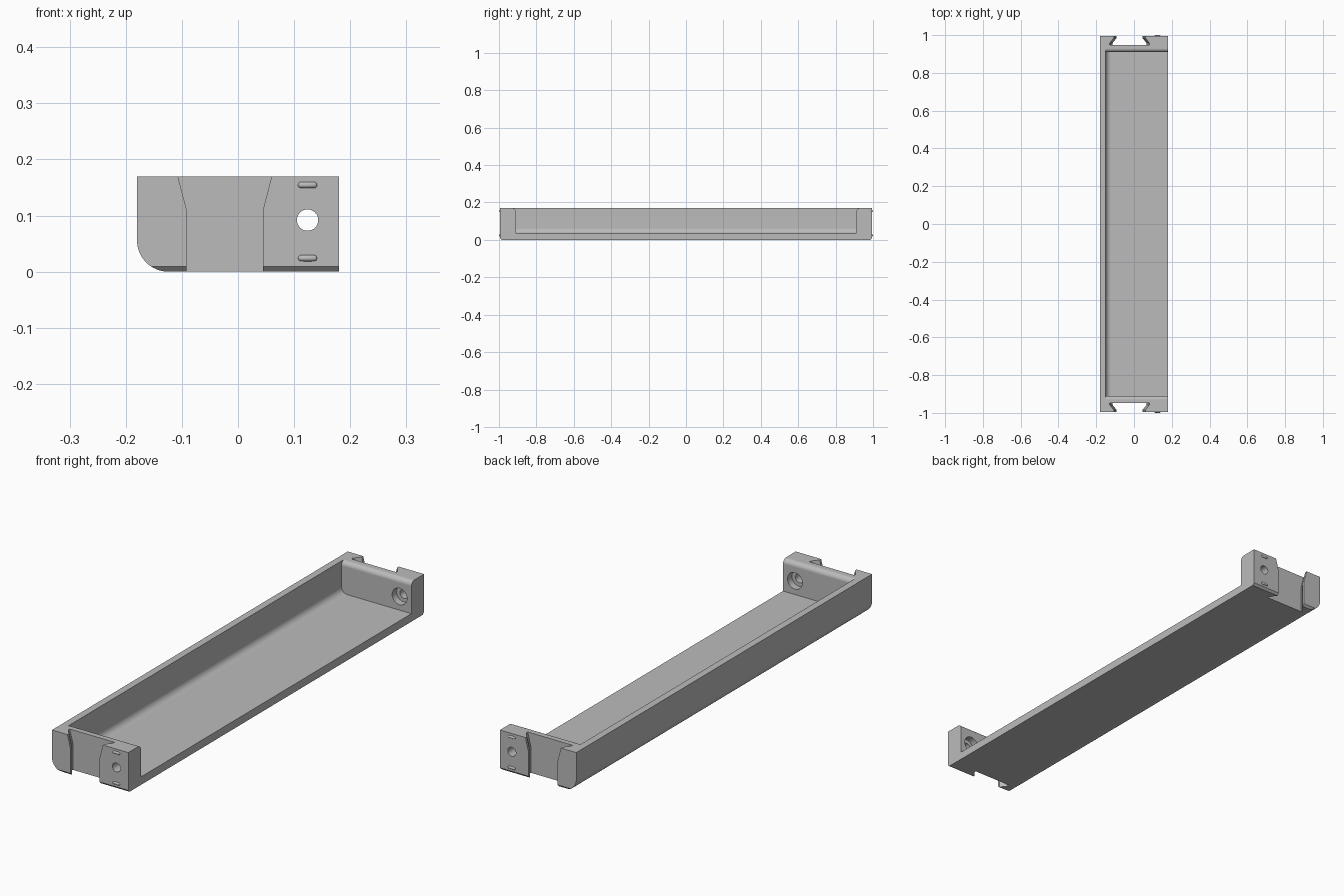
import bpy, bmesh
from math import radians, sin, cos
from mathutils import Matrix, Vector

cube = bpy.data.objects.get("Cube")
if cube:
    bpy.data.objects.remove(cube, do_unlink=True)

grey = bpy.data.materials.new("mid grey")
grey.use_nodes = True
grey.diffuse_color = (0.5, 0.5, 0.5, 1)
grey.node_tree.nodes["Principled BSDF"].inputs["Base Color"].default_value = (0.5, 0.5, 0.5, 1)

END = 0.995        # outer end faces
INNER = 0.91       # inner end faces
HALF_W = 0.18
HEIGHT = 0.17
FLOOR = 0.034
WALL_X = -0.15     # inner face of the long wall
HOLE_X, HOLE_Z = 0.124, 0.092
NOTCH_X = -0.0235


def make_object(name, bm):
    bmesh.ops.recalc_face_normals(bm, faces=bm.faces)
    mesh = bpy.data.meshes.new(name)
    bm.to_mesh(mesh)
    bm.free()
    mesh.materials.append(grey)
    obj = bpy.data.objects.new(name, mesh)
    bpy.context.collection.objects.link(obj)
    return obj


def loft(rings):
    """Closed solid through rings of matching points."""
    bm = bmesh.new()
    loops = [[bm.verts.new(p) for p in ring] for ring in rings]
    for a, b in zip(loops, loops[1:]):
        for i in range(len(a)):
            j = (i + 1) % len(a)
            bm.faces.new((a[i], a[j], b[j], b[i]))
    bm.faces.new(loops[0])
    bm.faces.new(loops[-1])
    return bm


def arc(cx, cz, r, start, end, steps=12):
    angles = [radians(start + (end - start) * i / steps) for i in range(steps + 1)]
    return [(cx + r * cos(a), cz + r * sin(a)) for a in angles]


def cut(target, cutter):
    cutter.hide_render = True
    mod = target.modifiers.new("cut", 'BOOLEAN')
    mod.operation = 'DIFFERENCE'
    mod.solver = 'EXACT'
    mod.object = cutter
    bpy.context.view_layer.objects.active = target
    bpy.ops.object.modifier_apply(modifier=mod.name)
    bpy.data.objects.remove(cutter, do_unlink=True)


def smooth(obj):
    bpy.ops.object.select_all(action='DESELECT')
    obj.select_set(True)
    bpy.context.view_layer.objects.active = obj
    bpy.ops.object.shade_smooth_by_angle(angle=radians(30))


# Tray block with one long rounded lower edge
R = 0.056
profile = arc(-HALF_W + R, R, R, 180, 270) + [(HALF_W, 0), (HALF_W, HEIGHT), (-HALF_W, HEIGHT)]
bm = loft([[(x, y, z) for x, z in profile] for y in (-END, END)])

# Small chamfer under both ends
for side in (-1, 1):
    bmesh.ops.bisect_plane(bm, geom=bm.verts[:] + bm.edges[:] + bm.faces[:],
                           plane_co=Vector((0, side * END, 0.009)),
                           plane_no=Vector((0, side, -1)), clear_outer=True)
    bmesh.ops.holes_fill(bm, edges=[e for e in bm.edges if e.is_boundary], sides=0)
tray = make_object("tray", bm)

# Open cavity: rounded end-wall tops, filleted corner along the long wall
r = 0.02
half = [(INNER, FLOOR)] + arc(INNER + r, HEIGHT - r, r, 180, 90, 8) + [(INNER + r, 0.3)]
section = half + [(-y, z) for y, z in reversed(half)]
bm = loft([[(x, y, z) for y, z in section] for x in (WALL_X, 0.3)])
corner = [e for e in bm.edges
          if all(abs(v.co.x - WALL_X) < 1e-4 and abs(v.co.z - FLOOR) < 1e-4 for v in e.verts)]
bmesh.ops.bevel(bm, geom=corner, offset=0.028, segments=10, profile=0.5, affect='EDGES')
cut(tray, make_object("cavity_cutter", bm))

# Dovetail notch in each end, flaring towards the top
for side in (-1, 1):
    rings = []
    for z, h in ((-0.05, 0.0685), (0.112, 0.0685), (HEIGHT + 0.058, 0.0985)):
        plan = [(h, 1.05), (h, 0.985), (h + 0.022, 0.957), (h + 0.022, 0.948)]
        plan += [(-x, y) for x, y in reversed(plan)]
        rings.append([(NOTCH_X + x, side * y, z) for x, y in plan])
    cut(tray, make_object("notch_cutter", loft(rings)))

# Screw holes through the ends, counterbored from inside
for radius, length in ((0.019, 2.4), (0.035, 1.88)):
    bm = bmesh.new()
    place = Matrix.Translation((HOLE_X, 0, HOLE_Z)) @ Matrix.Rotation(radians(90), 4, 'X')
    bmesh.ops.create_cone(bm, cap_ends=True, segments=40, radius1=radius, radius2=radius,
                          depth=length, matrix=place)
    cut(tray, make_object("hole_cutter", bm))

smooth(tray)
weighted = tray.modifiers.new("even shading", 'WEIGHTED_NORMAL')
weighted.keep_sharp = True

# Capsule-shaped locating ribs above and below each hole
for side, end_name in ((-1, "front"), (1, "back")):
    for z, level in ((0.024, "lower"), (0.1545, "upper")):
        bm = bmesh.new()
        bmesh.ops.create_uvsphere(bm, u_segments=20, v_segments=12, radius=0.0055)
        for v in bm.verts:
            if abs(v.co.x) > 1e-5:
                v.co.x += 0.0115 if v.co.x > 0 else -0.0115
            v.co += Vector((HOLE_X, side * (END - 0.0005), z))
        smooth(make_object(f"{end_name}_{level}_rib", bm))
